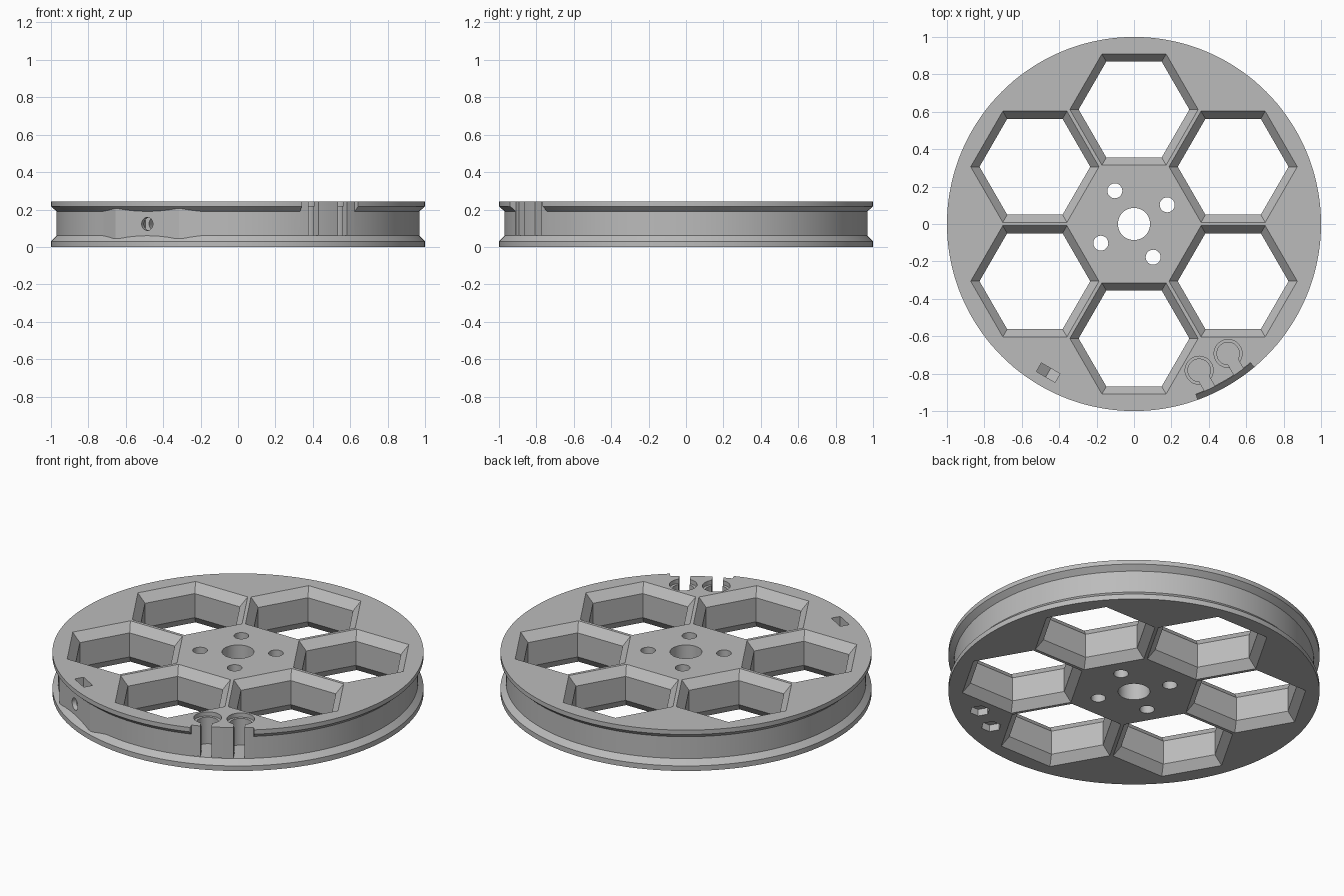
import bpy, bmesh, math
from math import sin, cos, radians, sqrt
from mathutils import Matrix

cube = bpy.data.objects.get("Cube")
if cube:
    bpy.data.objects.remove(cube, do_unlink=True)

HEIGHT = 0.243
GROOVE_R = 0.97
GROOVE_LOW, GROOVE_HIGH = 0.06, 0.19
TOP = HEIGHT + 0.02      # cutters stick out past the faces


def ring(radius, sides, centre=(0, 0), turn=0.0):
    step = 2 * math.pi / sides
    return [(centre[0] + radius * cos(turn + i * step),
             centre[1] + radius * sin(turn + i * step)) for i in range(sides)]


def polar(radius, degrees):
    return radius * cos(radians(degrees)), radius * sin(radians(degrees))


def loft(name, layers, matrix=None):
    """Solid through stacked outlines, given as (z, outline) pairs."""
    bm = bmesh.new()
    rows = [[bm.verts.new((x, y, z)) for x, y in outline] for z, outline in layers]
    count = len(rows[0])
    for low, high in zip(rows, rows[1:]):
        for i in range(count):
            j = (i + 1) % count
            bm.faces.new((low[i], low[j], high[j], high[i]))
    bm.faces.new(rows[0][::-1])
    bm.faces.new(rows[-1])
    if matrix:
        bm.transform(matrix)
    bmesh.ops.recalc_face_normals(bm, faces=bm.faces)
    mesh = bpy.data.meshes.new(name)
    bm.to_mesh(mesh)
    bm.free()
    obj = bpy.data.objects.new(name, mesh)
    bpy.context.collection.objects.link(obj)
    return obj


def prism(name, outline, low, high, matrix=None):
    return loft(name, [(low, outline), (high, outline)], matrix)


def combine(target, tool, operation="DIFFERENCE"):
    mod = target.modifiers.new("combine", "BOOLEAN")
    mod.operation = operation
    mod.solver = "EXACT"
    mod.object = tool
    bpy.context.view_layer.objects.active = target
    bpy.ops.object.modifier_apply(modifier=mod.name)
    bpy.data.objects.remove(tool, do_unlink=True)


# Grooved wheel body
profile = [(0, 1), (0.03, 1), (GROOVE_LOW, GROOVE_R),
           (GROOVE_HIGH, GROOVE_R), (0.217, 1), (HEIGHT, 1)]
wheel = loft("grooved_wheel", [(z, ring(r, 144)) for z, r in profile])

# Flat boss in the groove around the set screw
SCREW_ANGLE = -120
half = 0.195
corner = math.degrees(math.atan2(half, GROOVE_R))
boss = [polar(0.9, SCREW_ANGLE - 2 * corner), polar(0.965, SCREW_ANGLE - 2 * corner),
        polar(sqrt(GROOVE_R ** 2 + half ** 2), SCREW_ANGLE - corner),
        polar(sqrt(GROOVE_R ** 2 + half ** 2), SCREW_ANGLE + corner),
        polar(0.965, SCREW_ANGLE + 2 * corner), polar(0.9, SCREW_ANGLE + 2 * corner)]
combine(wheel, prism("boss", boss, 0.045, 0.205), "UNION")

# Six hexagonal windows, chamfered on both faces
INNER, OUTER, DEPTH, EXTRA = 0.296, 0.343, 0.05, 0.004
wide = OUTER + EXTRA * (OUTER - INNER) / DEPTH
for i in range(6):
    centre = polar(0.612, 30 + 60 * i)
    layers = [(-EXTRA, wide), (DEPTH, INNER), (HEIGHT - DEPTH, INNER), (HEIGHT + EXTRA, wide)]
    combine(wheel, loft("window", [(z, ring(r, 6, centre)) for z, r in layers]))

# Axle hole and four bolt holes
combine(wheel, prism("axle_hole", ring(0.086, 48), -0.02, TOP))
for i in range(4):
    combine(wheel, prism("bolt_hole", ring(0.04, 32, polar(0.205, 30 + 90 * i)), -0.02, TOP))

# Upper flange trimmed back beside the two cord slots
CORD_ANGLE = -60
angles = [CORD_ANGLE - 10 + i for i in range(21)]
sector = [polar(0.968, a) for a in angles] + [polar(1.03, a) for a in reversed(angles)]
combine(wheel, prism("flange_trim", sector, GROOVE_LOW + 0.002, TOP))

# Keyhole cord slots: stepped pocket, flared neck and nut recess underneath
neck = [(0, -0.03), (0.12, -0.03), (0.155, -0.036), (0.18, -0.05), (0.3, -0.07)]
neck += [(x, -y) for x, y in reversed(neck)]
for offset in (-6, 6):
    centre = polar(0.856, CORD_ANGLE + offset)
    place = Matrix.Translation((*centre, 0)) @ Matrix.Rotation(radians(CORD_ANGLE), 4, "Z")
    combine(wheel, prism("cord_pocket", ring(0.06, 40, centre), GROOVE_LOW, TOP))
    combine(wheel, prism("cord_neck", neck, GROOVE_LOW, TOP, place))
    combine(wheel, prism("counterbore", ring(0.075, 40, centre), HEIGHT - 0.025, TOP))
    combine(wheel, prism("nut_recess", ring(0.055, 6, centre, radians(CORD_ANGLE)), -0.02, 0.04))

# Set screw hole and its pointed nut trap, open at the top
along = Matrix.Rotation(radians(SCREW_ANGLE), 4, "Z")
sideways = along @ Matrix.Translation((0, 0, 0.123)) @ Matrix.Rotation(math.pi / 2, 4, "Y")
combine(wheel, prism("screw_hole", ring(0.035, 32), 0.84, 1.03, sideways))
# In this turned frame the outline's first axis points down
trap = [(-0.15, -0.0575), (0.033, -0.0575), (0.066, 0), (0.033, 0.0575), (-0.15, 0.0575)]
combine(wheel, prism("nut_trap", trap, 0.891, 0.944, sideways))

# Plain grey finish
grey = bpy.data.materials.new("plain_grey")
grey.use_nodes = True
colour = (0.5, 0.5, 0.5, 1)
grey.diffuse_color = colour
grey.node_tree.nodes["Principled BSDF"].inputs["Base Color"].default_value = colour
wheel.data.materials.clear()
wheel.data.materials.append(grey)
for face in wheel.data.polygons:
    face.material_index = 0

bpy.ops.object.select_all(action="DESELECT")
wheel.select_set(True)
bpy.context.view_layer.objects.active = wheel
bpy.ops.object.shade_smooth_by_angle(angle=radians(20))
